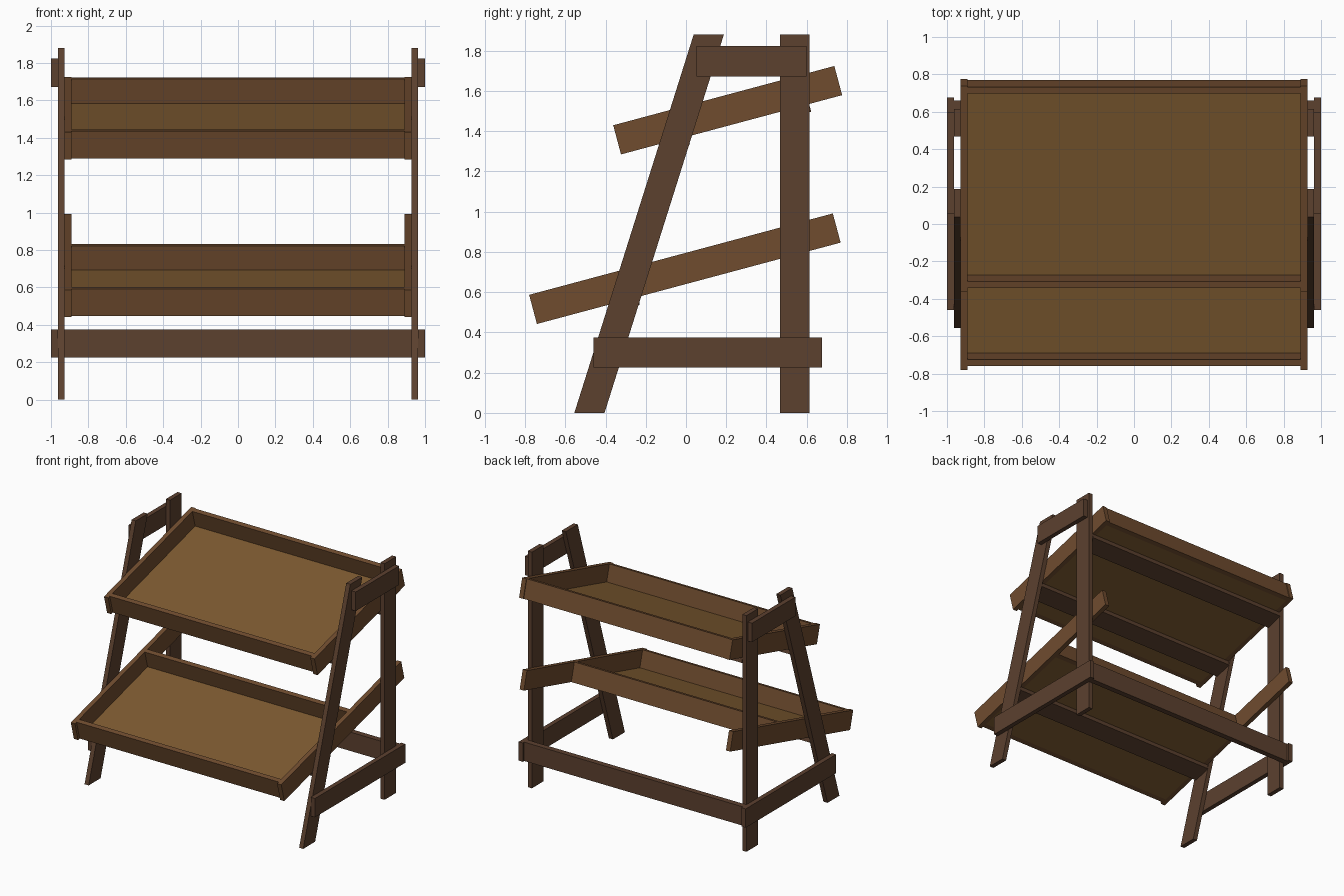
import bpy, bmesh, math

if "Cube" in bpy.data.objects:
    bpy.data.objects.remove(bpy.data.objects["Cube"])

def material(name, rgb):
    m = bpy.data.materials.new(name)
    m.diffuse_color = (*rgb, 1)
    m.use_nodes = True
    m.node_tree.nodes["Principled BSDF"].inputs["Base Color"].default_value = m.diffuse_color
    return m

FRAME = material("dark_wood", (0.107, 0.052, 0.028))
TRAY = material("tray_wood", (0.160, 0.072, 0.028))
PANEL = material("panel_wood", (0.205, 0.102, 0.030))

# x layers from the tray sides outward
X_IN, X_SIDE, X_LEG, X_OUT = 0.89, 0.927, 0.963, 1.0


def board(name, profile, x0, x1, mat):
    """Extrude a (y, z) outline from x0 to x1."""
    bm = bmesh.new()
    face = bm.faces.new([bm.verts.new((x0, y, z)) for y, z in profile])
    ext = bmesh.ops.extrude_face_region(bm, geom=[face])
    verts = [g for g in ext["geom"] if isinstance(g, bmesh.types.BMVert)]
    bmesh.ops.translate(bm, verts=verts, vec=(x1 - x0, 0, 0))
    bmesh.ops.recalc_face_normals(bm, faces=bm.faces)
    me = bpy.data.meshes.new(name)
    bm.to_mesh(me)
    bm.free()
    me.materials.append(mat)
    ob = bpy.data.objects.new(name, me)
    bpy.context.collection.objects.link(ob)
    return ob


def pair(name, profile, x0, x1, mat):
    board(name + "_right", profile, x0, x1, mat)
    board(name + "_left", profile, -x1, -x0, mat)


def rect(y0, y1, z0, z1):
    return [(y0, z0), (y1, z0), (y1, z1), (y0, z1)]


# Side frames
pair("rear_leg", rect(0.468, 0.615, 0, 1.88), X_SIDE, X_LEG, FRAME)
pair("front_leg", [(-0.555, 0), (-0.405, 0), (0.188, 1.88), (0.038, 1.88)],
     X_SIDE, X_LEG, FRAME)
pair("lower_brace", rect(-0.46, 0.677, 0.225, 0.375), X_LEG, X_OUT, FRAME)
pair("upper_brace", rect(0.053, 0.598, 1.672, 1.823), X_LEG, X_OUT, FRAME)

# Rear stretcher
board("rear_crossbar", rect(0.615, 0.66, 0.225, 0.375), -X_LEG, X_LEG, FRAME)


def tray(name, origin, length, back, slats, tilt=math.radians(15)):
    """Tilted tray; u runs back along its floor, v is normal to it."""
    c, s = math.cos(tilt), math.sin(tilt)

    def tilted(u0, u1, v0, v1):
        return [(origin[0] + u * c - v * s, origin[1] + u * s + v * c)
                for u, v in rect(u0, u1, v0, v1)]

    h, t, front = 0.15, 0.036, 0.02
    pair(name + "_side", tilted(0, length, 0, h), X_IN, X_SIDE, TRAY)
    board(name + "_front", tilted(front, front + t, 0, h), -X_IN, X_IN, TRAY)
    board(name + "_back", tilted(back - t, back, 0, h), -X_IN, X_IN, TRAY)
    board(name + "_floor", tilted(front + t, back - t, 0, 0.015), -X_IN, X_IN, PANEL)
    # Support slats between the legs, under the tray
    for i, end in enumerate(slats):
        board(f"{name}_slat_{i + 1}", tilted(end - 0.148, end, -0.04, 0),
              -X_SIDE, X_SIDE, FRAME)


tray("upper_tray", (-0.323, 1.285), 1.138, 1.132, (0.344, 0.968))
tray("lower_tray", (-0.741, 0.442), 1.563, 0.945, (0.518,))
